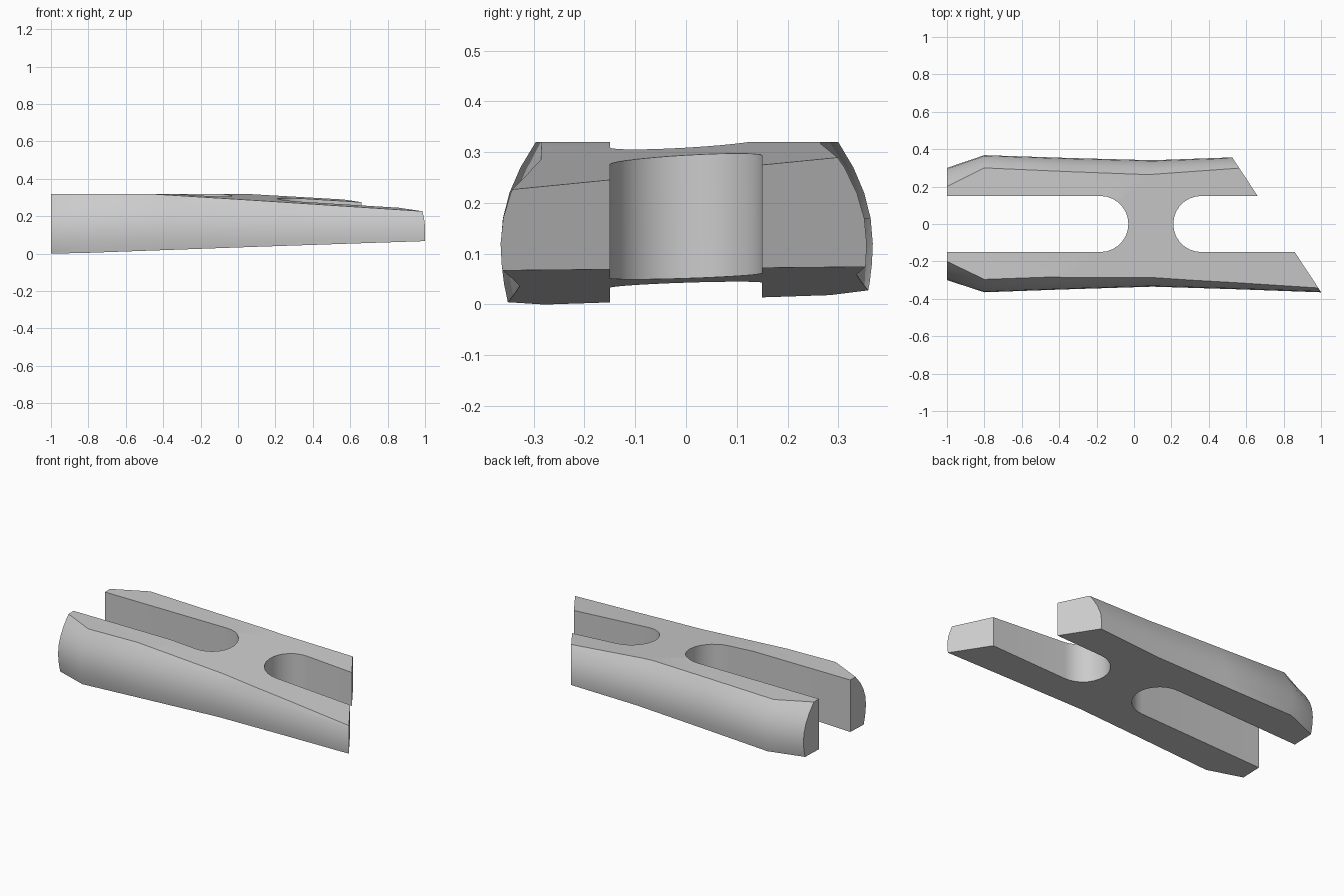
import bpy, bmesh, math
from mathutils import Vector

if "Cube" in bpy.data.objects:
    bpy.data.objects.remove(bpy.data.objects["Cube"])

grey = bpy.data.materials.new("plain grey")
grey.diffuse_color = (0.6, 0.6, 0.6, 1)
grey.use_nodes = True
grey.node_tree.nodes["Principled BSDF"].inputs["Base Color"].default_value = grey.diffuse_color

# Outline stations: x, widest half width and half width at the top edge, back then front
STATIONS = [(-1.0, .300, .200, .300, .200), (-.8, .368, .300, .365, .296),
            (-.35, .353, .280, .349, .280), (.1, .341, .263, .335, .264),
            (.55, .357, .277, .349, .274), (1.05, .372, .290, .367, .288)]
HEIGHTS = [-.04, .0, .04, .08, .12, .17, .22, .27, .32, .36]


def bulge(z):
    """Inward curve of the side walls, 0 at the widest height, 1 at the top."""
    t = ((z - .12) / .2) ** 2
    return t if z > .12 else t * .6


# Body: lofted rings with rounded flanks
bm = bmesh.new()
rings = []
for x, back, back_top, front, front_top in STATIONS:
    ring = [(x, -front + (front - front_top) * bulge(z), z) for z in HEIGHTS]
    ring += [(x, back - (back - back_top) * bulge(z), z) for z in reversed(HEIGHTS)]
    rings.append([bm.verts.new(p) for p in ring])
n = len(rings[0])
for a, b in zip(rings, rings[1:]):
    for i in range(n):
        j = (i + 1) % n
        bm.faces.new((a[i], a[j], b[j], b[i]))
bm.faces.new(rings[0])
bm.faces.new(rings[-1])


def trim(point, normal):
    """Slice off everything on the normal's side and cap the cut."""
    geom = bm.verts[:] + bm.edges[:] + bm.faces[:]
    cut = bmesh.ops.bisect_plane(bm, geom=geom, plane_co=point, plane_no=normal,
                                 clear_outer=True, dist=1e-5)
    edges = [e for e in cut["geom_cut"] if isinstance(e, bmesh.types.BMEdge)]
    bmesh.ops.holes_fill(bm, edges=[e for e in edges if e.is_boundary], sides=0)


trim((0, 0, .044), Vector((.035, .033, -1)).normalized())      # tilted underside
trim((0, 0, .32), (0, 0, 1))                                   # level top
trim((0, 0, .307), Vector((.0615, -.0577, 1)).normalized())    # sloping top
trim((.76, 0, 0), Vector((1, .66, 0)).normalized())            # slanted end
bmesh.ops.recalc_face_normals(bm, faces=bm.faces)
mesh = bpy.data.meshes.new("forked_body")
bm.to_mesh(mesh)
bm.free()
body = bpy.data.objects.new("forked_body", mesh)
bpy.context.collection.objects.link(body)
mesh.materials.append(grey)


# Round-ended slots, one from each end
def slot_cutter(name, centre, direction):
    bm = bmesh.new()
    r, steps = .15, 14
    pts = [(centre - direction * 1.5, r), (centre - direction * 1.5, -r)]
    for i in range(steps + 1):
        a = -math.pi / 2 + math.pi * i / steps
        pts.append((centre + direction * r * math.cos(a), r * math.sin(a)))
    face = bm.faces.new([bm.verts.new((x, y, -.2)) for x, y in pts])
    up = bmesh.ops.extrude_face_region(bm, geom=[face])["geom"]
    bmesh.ops.translate(bm, vec=(0, 0, .8),
                        verts=[v for v in up if isinstance(v, bmesh.types.BMVert)])
    bmesh.ops.recalc_face_normals(bm, faces=bm.faces)
    me = bpy.data.meshes.new(name)
    bm.to_mesh(me)
    bm.free()
    me.materials.append(grey)
    ob = bpy.data.objects.new(name, me)
    bpy.context.collection.objects.link(ob)
    ob.hide_render = True
    return ob


cutters = [slot_cutter("left_slot_cutter", -.18, 1), slot_cutter("right_slot_cutter", .36, -1)]
bpy.context.view_layer.objects.active = body
body.select_set(True)
for cutter in cutters:
    mod = body.modifiers.new("slot", 'BOOLEAN')
    mod.operation = 'DIFFERENCE'
    mod.solver = 'EXACT'
    mod.object = cutter
    bpy.ops.object.modifier_apply(modifier=mod.name)
for cutter in cutters:
    bpy.data.objects.remove(cutter)
bpy.ops.object.shade_smooth_by_angle(angle=math.radians(30))
